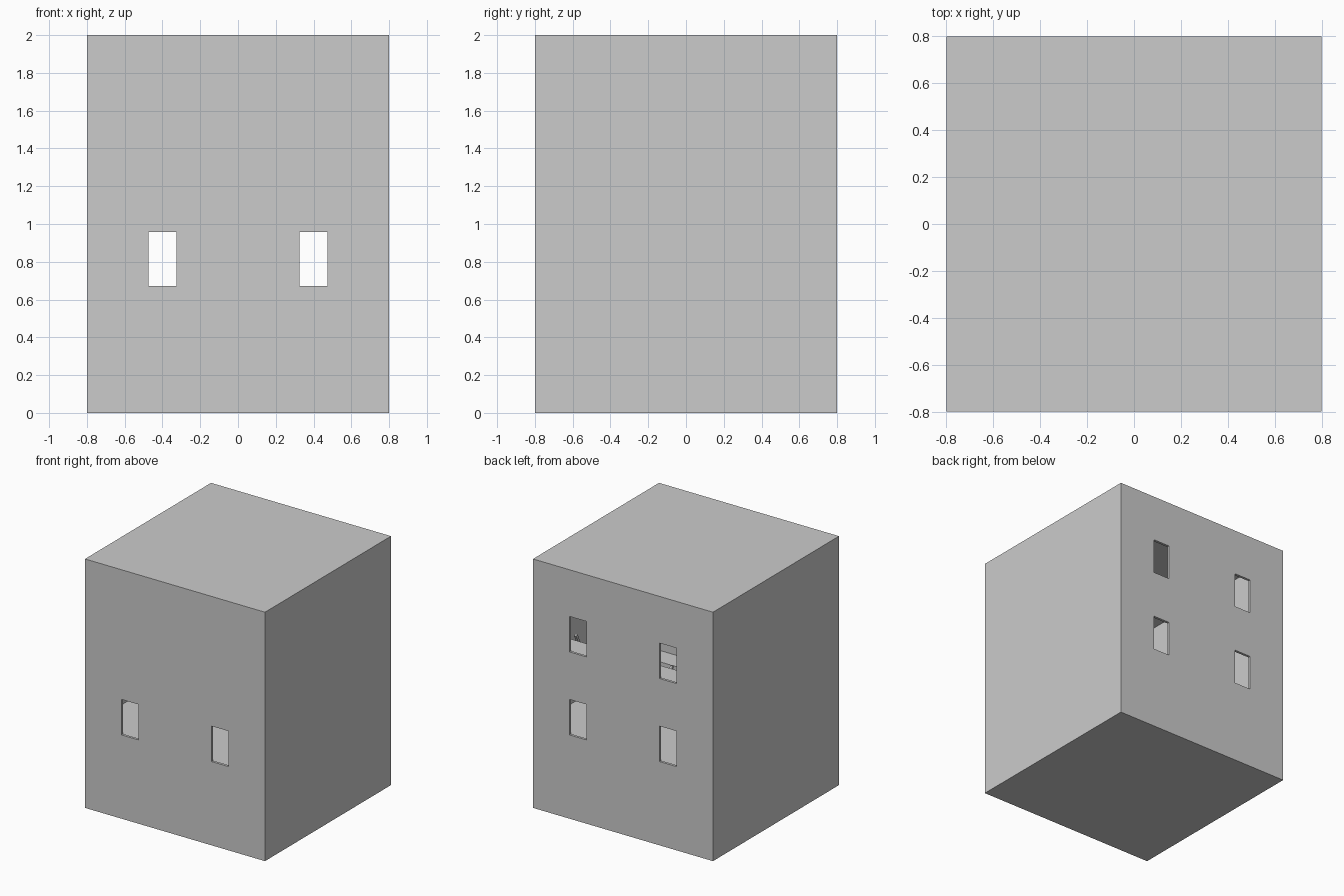
import bpy
from mathutils import Vector

if "Cube" in bpy.data.objects:
    bpy.data.objects.remove(bpy.data.objects["Cube"])

T = 0.02          # wall thickness
FLOORS = (0.667, 1.333)


def box(name, lo, hi):
    lo, hi = Vector(lo), Vector(hi)
    bpy.ops.mesh.primitive_cube_add(size=1, location=(lo + hi) / 2)
    ob = bpy.context.object
    ob.name = name
    ob.scale = hi - lo
    bpy.ops.object.transform_apply(location=False, rotation=False, scale=True)
    return ob


def cut(target, name, lo, hi):
    cutter = box(name, lo, hi)
    mod = target.modifiers.new(name, 'BOOLEAN')
    mod.operation = 'DIFFERENCE'
    mod.solver = 'EXACT'
    mod.object = cutter
    cutter.hide_render = True
    cutter.display_type = 'WIRE'
    cutter.hide_set(True)


def bar(name, a, b, w):
    a, b = Vector(a), Vector(b)
    ob = box(name, (-w / 2, -w / 2, -(b - a).length / 2), (w / 2, w / 2, (b - a).length / 2))
    ob.location = (a + b) / 2
    ob.rotation_euler = (b - a).to_track_quat('Z', 'Y').to_euler()


# Hollow tower shell
shell = box("tower_walls", (-0.8, -0.8, 0), (0.8, 0.8, 2))
cut(shell, "room_cutter", (-0.8 + T, -0.8 + T, T), (0.8 - T, 0.8 - T, 2 - T))

# Windows: a lower pair front and back, an upper pair only at the back
for x in (-0.4, 0.4):
    for side, z in ((-1, 0.673), (1, 0.673), (1, 1.34)):
        cut(shell, "window_cutter", (x - 0.075, side * 0.8 - 0.1, z),
            (x + 0.075, side * 0.8 + 0.1, z + 0.285))

# Middle floor with a ladder hatch
R = 0.8 - T
floor = box("middle_floor", (-R, -R, FLOORS[0] - 0.03), (R, R, FLOORS[0]))
cut(floor, "hatch_cutter", (0.46, -0.62, 0.5), (0.74, -0.36, 0.8))

# Upper walkway along the back windows
box("upper_walkway", (-R, 0.6, FLOORS[1] - 0.03), (R, R, FLOORS[1]))


# Ladders to the hatch and the walkway
def ladder(name, foot, top):
    foot, top = Vector(foot), Vector(top)
    for dx in (-0.07, 0.07):
        off = Vector((dx, 0, 0))
        bar(name + "_rail", foot + off, top + off, 0.02)
    for i in range(1, 8):
        p = foot.lerp(top, i / 8)
        bar(name + "_rung", p - Vector((0.07, 0, 0)), p + Vector((0.07, 0, 0)), 0.016)


ladder("lower_ladder", (0.6, -0.3, T), (0.6, -0.58, 0.69))
ladder("upper_ladder", (0.65, 0.25, FLOORS[0]), (0.65, 0.57, 1.36))
